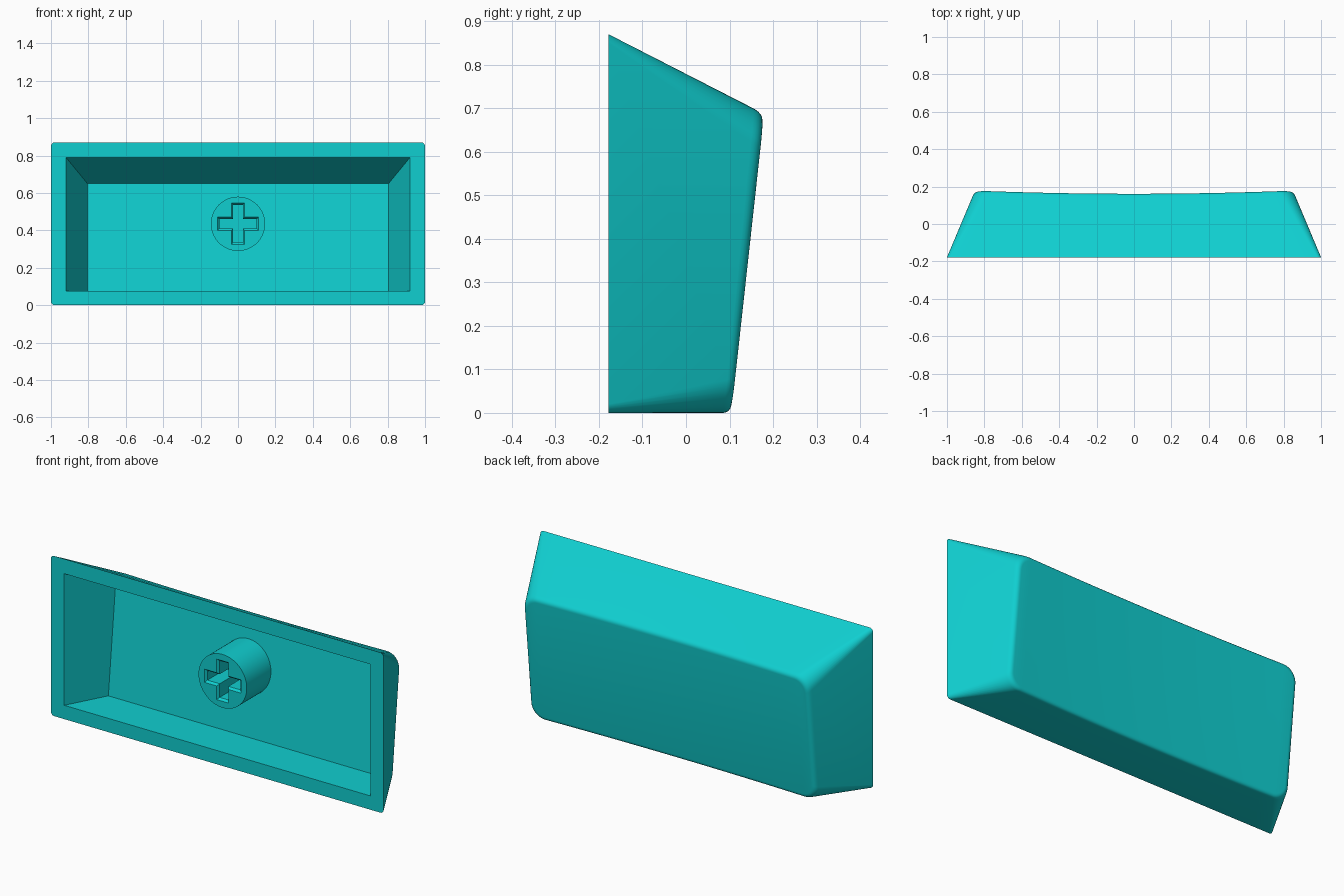
import bpy, bmesh, math

old = bpy.data.objects.get("Cube")
if old:
    bpy.data.objects.remove(old)

teal = bpy.data.materials.new("teal plastic")
teal.use_nodes = True
teal.diffuse_color = (0.005, 0.62, 0.63, 1)
bsdf = teal.node_tree.nodes["Principled BSDF"]
bsdf.inputs["Base Color"].default_value = teal.diffuse_color
bsdf.inputs["Roughness"].default_value = 0.5

BASE_Y = -0.178
CORNER, SPAN = 8, 20


def make_object(name, verts, faces):
    bm = bmesh.new()
    vs = [bm.verts.new(v) for v in verts]
    for f in faces:
        bm.faces.new([vs[i] for i in f])
    bmesh.ops.remove_doubles(bm, verts=bm.verts, dist=1e-5)
    bmesh.ops.recalc_face_normals(bm, faces=bm.faces)
    mesh = bpy.data.meshes.new(name)
    bm.to_mesh(mesh)
    bm.free()
    mesh.materials.append(teal)
    obj = bpy.data.objects.new(name, mesh)
    bpy.context.collection.objects.link(obj)
    return obj


def smooth(obj):
    bpy.ops.object.select_all(action="DESELECT")
    obj.select_set(True)
    bpy.context.view_layer.objects.active = obj
    bpy.ops.object.shade_smooth_by_angle(angle=math.radians(30))


def rounded_rect(hx, z0, z1, r):
    """Rounded rectangle in x, z: upper half left to right, then lower half back."""
    arc = [(r * math.cos(a), r * math.sin(a))
           for a in (i * math.pi / 2 / CORNER for i in range(CORNER + 1))]
    half = [(-hx + r - c, r - s) for c, s in arc]
    inner = hx - r
    half += [(-inner + 2 * inner * i / SPAN, 0) for i in range(1, SPAN)]
    half += [(hx - r + c, r - s) for c, s in reversed(arc)]
    return [(x, z1 - d) for x, d in half] + [(x, z0 + d) for x, d in reversed(half)]


def outer_y(x, z):
    """Tilted top with a shallow cylindrical dish."""
    return 0.105 + 0.11 * z - 0.017 * (1 - (x / 0.855) ** 2)


def floor_y(x, z):
    return 0.029 + 0.106 * z


def loft_ring(low, high, surface, t=1.0, inset=0.0):
    hx, z0, z1, r = high
    high = rounded_rect(hx - inset, z0 + inset, z1 - inset, max(r - inset, 0))
    ring = []
    for (xa, za), (xb, zb) in zip(rounded_rect(*low), high):
        ring.append((xa + (xb - xa) * t,
                     BASE_Y + (surface(xb, zb) - BASE_Y) * t,
                     za + (zb - za) * t))
    return ring


# Shell: cavity floor, cavity walls, rim, outer walls, rounded edge, dished top
outer_low, outer_high = (1.0, 0.0, 0.87, 0.02), (0.853, 0.0, 0.688, 0.08)
inner_low, inner_high = (0.92, 0.075, 0.79, 0.0), (0.805, 0.075, 0.65, 0.0)
rings = [loft_ring(inner_low, inner_high, floor_y, 1),
         loft_ring(inner_low, inner_high, floor_y, 0),
         loft_ring(outer_low, outer_high, outer_y, 0)]
STEPS = 6
for i in range(STEPS + 1):
    s = i / STEPS
    rings.append(loft_ring(outer_low, outer_high, outer_y,
                           1 - 0.065 * (1 - s) ** 2, 0.02 * s * s))
n = len(rings[0])
faces = []
for k in range(len(rings) - 1):
    for i in range(n):
        j = (i + 1) % n
        faces.append((k * n + i, k * n + j, (k + 1) * n + j, (k + 1) * n + i))
for start in (0, (len(rings) - 1) * n):
    for i in range(n // 2 - 1):
        faces.append((start + i, start + i + 1, start + n - 2 - i, start + n - 1 - i))
shell = make_object("key_shell", [v for ring in rings for v in ring], faces)
smooth(shell)


def prism(name, sections):
    """Solid through matching (y, outline) sections."""
    m = len(sections[0][1])
    verts = [(x, y, z) for y, outline in sections for x, z in outline]
    sides = [(k * m + i, k * m + (i + 1) % m, (k + 1) * m + (i + 1) % m, (k + 1) * m + i)
             for k in range(len(sections) - 1) for i in range(m)]
    last = (len(sections) - 1) * m
    return make_object(name, verts, sides + [tuple(range(m)), tuple(range(last, last + m))])


STEM_Z, STEM_Y = 0.435, -0.132


def circle(r, count=64):
    return [(r * math.cos(2 * math.pi * i / count), STEM_Z + r * math.sin(2 * math.pi * i / count))
            for i in range(count)]


def cross(a, w):
    quarter = [(a, -w), (a, w), (w, w)]
    points = []
    for _ in range(4):
        points += quarter
        quarter = [(-z, x) for x, z in quarter]
    return [(x, STEM_Z + z) for x, z in points]


# Stem with a cross-shaped socket that has a chamfered mouth
stem = prism("stem", [(STEM_Y, circle(0.145)), (0.1, circle(0.145))])
cutter = prism("socket_cutter", [(STEM_Y - 0.03, cross(0.11, 0.036)), (STEM_Y, cross(0.11, 0.036)),
                                 (STEM_Y + 0.012, cross(0.1, 0.026)), (0.04, cross(0.1, 0.026))])
cutter.hide_render = True
cut = stem.modifiers.new("socket", "BOOLEAN")
cut.operation, cut.solver, cut.object = "DIFFERENCE", "EXACT", cutter
bpy.context.view_layer.objects.active = stem
bpy.ops.object.modifier_apply(modifier=cut.name)
bpy.data.objects.remove(cutter)
smooth(stem)
